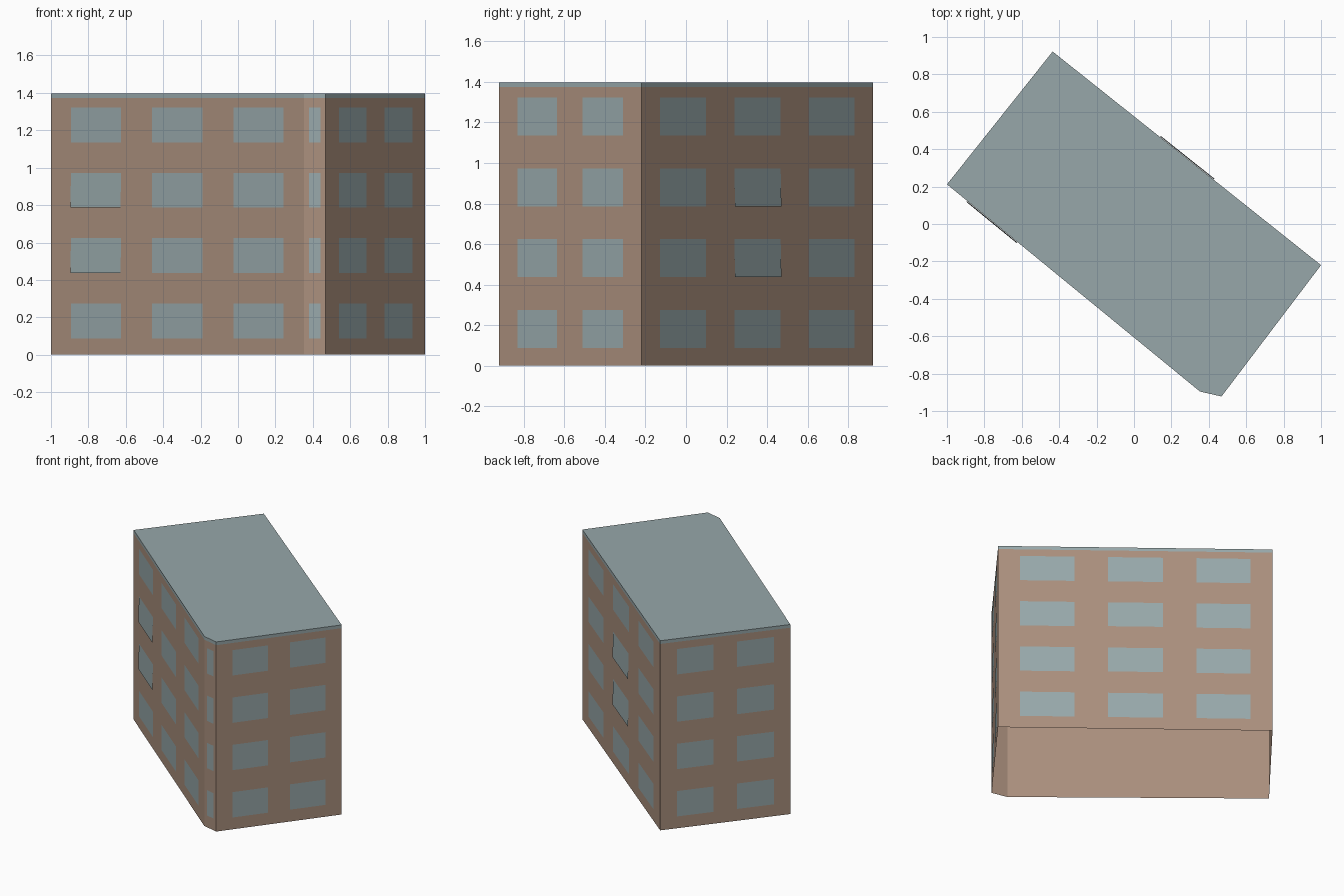
import bpy
import bmesh
from mathutils import Vector

cube = bpy.data.objects.get("Cube")
if cube:
    bpy.data.objects.remove(cube, do_unlink=True)


def make_material(name, rgb):
    mat = bpy.data.materials.new(name)
    mat.use_nodes = True
    mat.diffuse_color = (*rgb, 1)
    mat.node_tree.nodes["Principled BSDF"].inputs["Base Color"].default_value = (*rgb, 1)
    return mat


brick = make_material("tan_brick", (0.40, 0.275, 0.205))
glass = make_material("grey_blue", (0.31, 0.39, 0.40))

# Footprint corners, counter-clockwise, with the window spans along each side
LONG = [(0.08, 0.278), (0.4, 0.6), (0.722, 0.92)]
SHORT = [(0.13, 0.41), (0.588, 0.872)]
CORNER = [(0.23, 0.77)]
HEIGHT = 1.398
BAND = 1.374
FLOORS = [(0.088 + 0.349 * i, 0.275 + 0.349 * i) for i in range(4)]
sides = [
    ("front", Vector((-1, 0.212, 0)), LONG),
    ("corner", Vector((0.353, -0.896, 0)), CORNER),
    ("left", Vector((0.468, -0.922, 0)), SHORT),
    ("back", Vector((1, -0.22, 0)), LONG),
    ("right", Vector((-0.435, 0.922, 0)), SHORT),
]
# Windows (side, column) whose lower edge leans out on the middle floors
LEANING = {("front", 0), ("back", 1)}
GAP = 0.002
LEAN = 0.005


def finish(name, bm, mat):
    mesh = bpy.data.meshes.new(name)
    bm.normal_update()
    bm.to_mesh(mesh)
    bm.free()
    mesh.materials.append(mat)
    obj = bpy.data.objects.new(name, mesh)
    bpy.context.collection.objects.link(obj)


def ring(bm, z):
    return [bm.verts.new(corner + Vector((0, 0, z))) for _, corner, _ in sides]


def add_band(bm, low, high):
    count = len(sides)
    for i in range(count):
        j = (i + 1) % count
        bm.faces.new((low[i], low[j], high[j], high[i]))


# Walls: an open shell
bm = bmesh.new()
add_band(bm, ring(bm, 0), ring(bm, BAND))
finish("walls", bm, brick)

# Flat roof with its edge strip
bm = bmesh.new()
top = ring(bm, HEIGHT)
add_band(bm, ring(bm, BAND), top)
bm.faces.new(top)
finish("roof", bm, glass)

# Window panes set just off the walls
for k, (side, start, spans) in enumerate(sides):
    end = sides[(k + 1) % len(sides)][1]
    out = (end - start).cross(Vector((0, 0, 1))).normalized()
    bm = bmesh.new()
    for column, (u0, u1) in enumerate(spans):
        for floor, (low, high) in enumerate(FLOORS):
            leans = (side, column) in LEANING and floor in (1, 2)
            foot = GAP + LEAN * leans
            corners = [(u0, low, foot), (u1, low, foot), (u1, high, GAP), (u0, high, GAP)]
            bm.faces.new([bm.verts.new(start.lerp(end, u) + out * d + Vector((0, 0, z)))
                          for u, z, d in corners])
    finish(f"{side}_windows", bm, glass)
